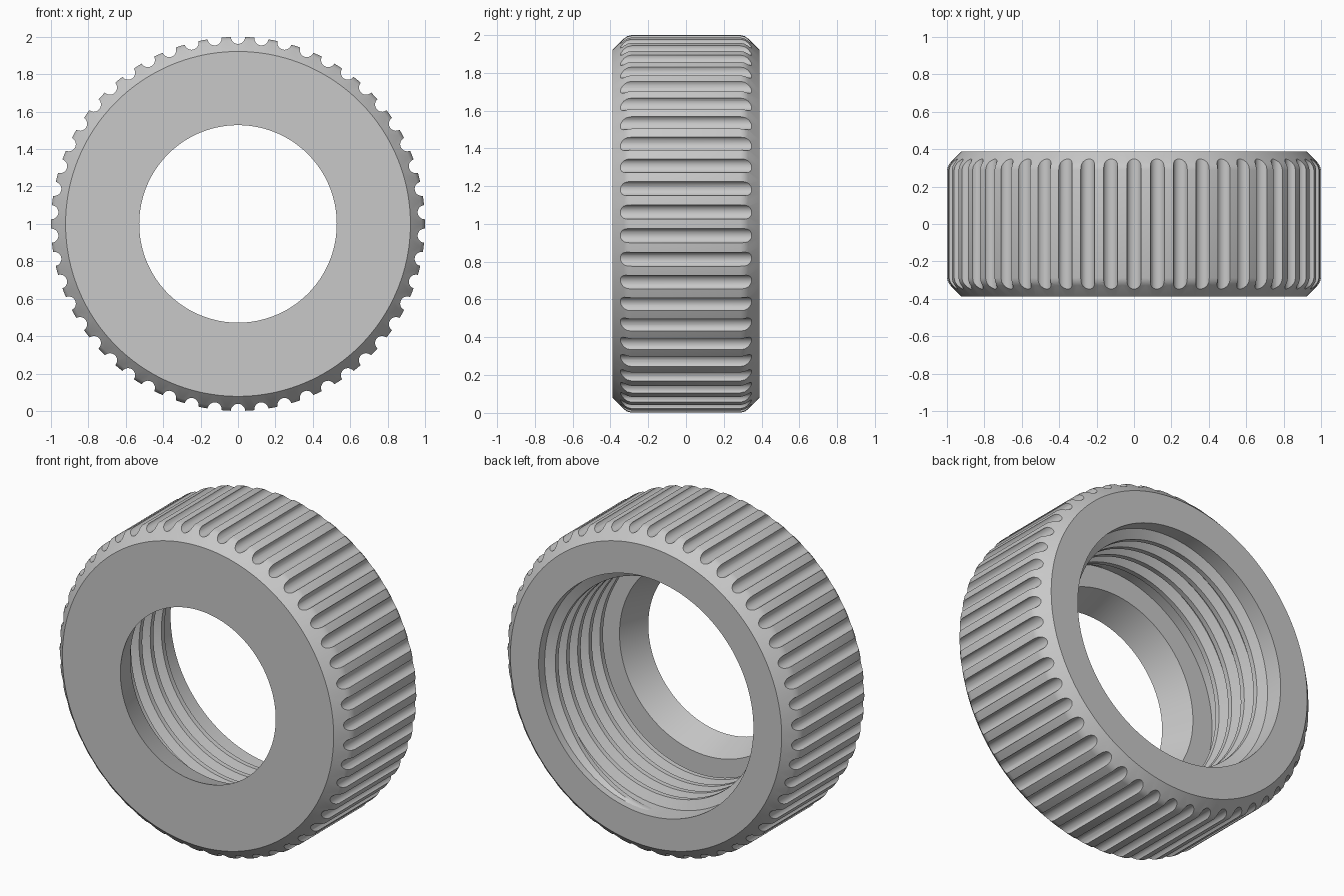
import bpy, bmesh, math
from mathutils import Matrix, Vector

if "Cube" in bpy.data.objects:
    bpy.data.objects.remove(bpy.data.objects["Cube"])

grey = bpy.data.materials.new("grey")
grey.diffuse_color = (0.58, 0.58, 0.58, 1)
grey.use_nodes = True
grey.node_tree.nodes["Principled BSDF"].inputs["Base Color"].default_value = grey.diffuse_color
AXIS_Z = 1.0          # height of the ring axis, which runs along y
BORE = 0.73           # radius of the threaded bore
SHOULDER = -0.2       # depth where the threaded bore ends


def polar(r, a, y):
    return Vector((r * math.sin(a), y, AXIS_Z + r * math.cos(a)))


def make_object(name, bm):
    bmesh.ops.recalc_face_normals(bm, faces=bm.faces[:])
    mesh = bpy.data.meshes.new(name)
    bm.to_mesh(mesh)
    bm.free()
    mesh.materials.append(grey)
    obj = bpy.data.objects.new(name, mesh)
    bpy.context.collection.objects.link(obj)
    return obj


def bridge(bm, a, b):
    n = len(a)
    for i in range(n):
        bm.faces.new((a[i], a[(i + 1) % n], b[(i + 1) % n], b[i]))


def smooth(obj):
    bpy.ops.object.select_all(action='DESELECT')
    obj.select_set(True)
    bpy.context.view_layer.objects.active = obj
    bpy.ops.object.shade_smooth_by_angle(angle=math.radians(30))


# Ring body: turned profile (radius, y) with chamfered rims, a tapered front hole and a stepped bore
profile = [(0.528, -0.388), (0.922, -0.388), (0.982, -0.328), (0.994, -0.311),
           (1.0, -0.288), (1.0, 0.288), (0.994, 0.311), (0.982, 0.328),
           (0.922, 0.388), (BORE, 0.388), (BORE, SHOULDER), (0.592, SHOULDER)]
SEGMENTS = 150
bm = bmesh.new()
rings = [[bm.verts.new(polar(r, (i + 0.5) * math.tau / SEGMENTS, y)) for r, y in profile]
         for i in range(SEGMENTS)]
for i in range(SEGMENTS):
    bridge(bm, rings[i], rings[(i + 1) % SEGMENTS])
body = make_object("ring_body", bm)

# Grip grooves: 50 round cutters spaced around the rim
bm = bmesh.new()
for i in range(50):
    place = Matrix.Translation(polar(1.0, i * math.tau / 50, 0)) @ Matrix.Rotation(math.pi / 2, 4, 'X')
    bmesh.ops.create_cone(bm, cap_ends=True, segments=20, radius1=0.038, radius2=0.038,
                          depth=1.0, matrix=place)
cutter = make_object("groove_cutter", bm)
cut = body.modifiers.new("grooves", 'BOOLEAN')
cut.operation, cut.solver, cut.object = 'DIFFERENCE', 'EXACT', cutter
bpy.context.view_layer.objects.active = body
bpy.ops.object.modifier_apply(modifier=cut.name)
bpy.data.objects.remove(cutter)
smooth(body)

# Internal thread: a trapezoid ridge swept along a helix, fading out at both ends
PITCH, TURNS, STEPS = 0.108, 4.5, 96
total = int(TURNS * STEPS)
bm = bmesh.new()
sections = []
for i in range(total + 1):
    fade = min(1, i / 16, (total - i) / 16)
    crest = BORE + 0.002 - 0.057 * fade
    y = SHOULDER + 0.03 + PITCH * i / STEPS
    a = i * math.tau / STEPS
    sections.append([bm.verts.new(polar(r, a, y + dy)) for r, dy in
                     ((BORE + 0.01, -0.045), (crest, -0.015), (crest, 0.015), (BORE + 0.01, 0.045))])
for a, b in zip(sections, sections[1:]):
    bridge(bm, a, b)
bm.faces.new(sections[0])
bm.faces.new(sections[-1])
smooth(make_object("inner_thread", bm))
